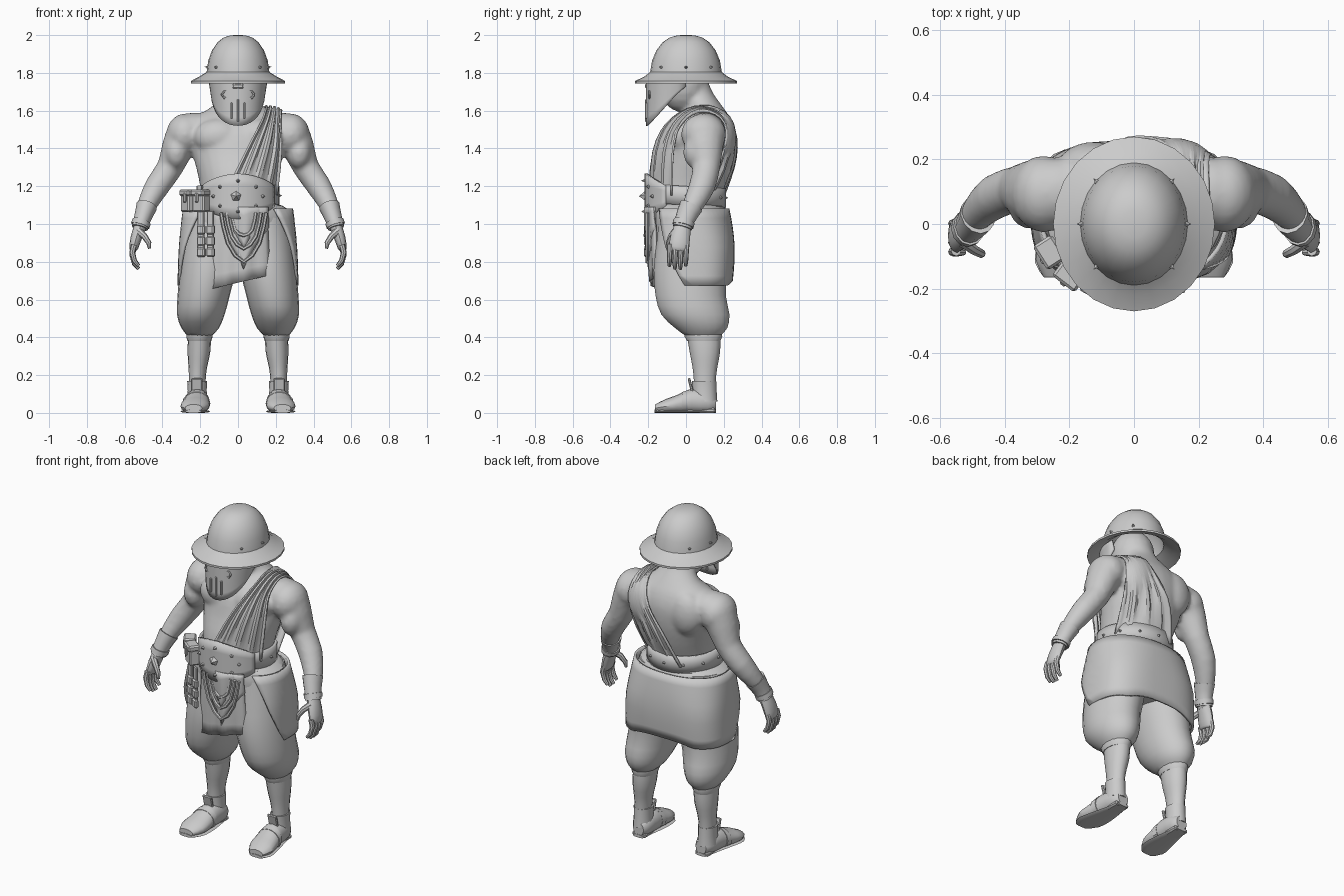
import bpy, bmesh, math
from mathutils import Vector, Matrix

if "Cube" in bpy.data.objects:
    bpy.data.objects.remove(bpy.data.objects["Cube"])

MAT = bpy.data.materials.new("plain_grey")
MAT.diffuse_color = (0.6, 0.6, 0.6, 1)
MAT.use_nodes = True
MAT.node_tree.nodes["Principled BSDF"].inputs["Base Color"].default_value = MAT.diffuse_color
UP, FRONT, pi = (0, 0, 1), (0, -1, 0), math.pi

def select(obs):
    bpy.ops.object.select_all(action='DESELECT')
    for ob in obs:
        ob.select_set(True)
    bpy.context.view_layer.objects.active = obs[0]

def finish(name, bm, angle=40):
    bmesh.ops.remove_doubles(bm, verts=bm.verts, dist=0.0004)
    bmesh.ops.recalc_face_normals(bm, faces=bm.faces)
    me = bpy.data.meshes.new(name)
    bm.to_mesh(me)
    bm.free()
    me.materials.append(MAT)
    ob = bpy.data.objects.new(name, me)
    bpy.context.collection.objects.link(ob)
    select([ob])
    bpy.ops.object.shade_smooth_by_angle(angle=math.radians(angle))
    return ob

def spline(pts, t):
    """Smooth interpolation through points, t in 0..1."""
    f = t * (len(pts) - 1)
    i = min(int(f), len(pts) - 2)
    f -= i
    p = [pts[max(0, min(len(pts) - 1, i + k))] for k in (-1, 0, 1, 2)]
    return [0.5 * (2 * b + (c - a) * f + (2 * a - 5 * b + 4 * c - d) * f * f
                   + (3 * b - a - 3 * c + d) * f ** 3) for a, b, c, d in zip(*p)]

def tube(name, pts, n=18, steps=2, axis=None, ref=(0, 1, 0), floor=0.0, side=1):
    """Loft of ellipses (x, y, z, radius a, radius b), along a fixed axis or the path."""
    bm, m, rings = bmesh.new(), (len(pts) - 1) * steps, []
    path = [spline(pts, i / m) for i in range(m + 1)]
    for i, p in enumerate(path):
        T = Vector(axis) if axis else (Vector(path[min(m, i + 1)][:3]) - Vector(path[max(0, i - 1)][:3])).normalized()
        a1 = Vector(ref).cross(T).normalized()
        a2, ring = T.cross(a1), []
        for k in range(n):
            w = 2 * pi * k / n
            v = Vector(p[:3]) + a1 * p[3] * math.cos(w) + a2 * p[4] * math.sin(w)
            ring.append(bm.verts.new((v.x * side, v.y, max(floor, v.z))))
        rings.append(ring)
    for r, q in zip(rings, rings[1:]):
        for k in range(n):
            bm.faces.new((r[k], r[(k + 1) % n], q[(k + 1) % n], q[k]))
    bm.faces.new(rings[0])
    bm.faces.new(rings[-1])
    return finish(name, bm)

def sheet(name, f, nu, nv, thick=0.012):
    """Cloth or plate from a surface function of u, v in 0..1."""
    bm = bmesh.new()
    g = [[bm.verts.new(f(i / nu, j / nv)) for j in range(nv + 1)] for i in range(nu + 1)]
    for i in range(nu):
        for j in range(nv):
            bm.faces.new((g[i][j], g[i + 1][j], g[i + 1][j + 1], g[i][j + 1]))
    ob = finish(name, bm)
    mod = ob.modifiers.new("thickness", 'SOLIDIFY')
    mod.thickness, mod.offset = thick, 0
    return ob

def blob(name, c, r):
    bm = bmesh.new()
    bmesh.ops.create_uvsphere(bm, u_segments=18, v_segments=10, radius=1)
    bm.transform(Matrix.Translation(c) @ Matrix.Diagonal((*r, 1)))
    return finish(name, bm)

def box(name, c, s, turn=0, tilt=0):
    bm = bmesh.new()
    bmesh.ops.create_cube(bm, size=1)
    bm.transform(Matrix.Diagonal((*s, 1)))
    bmesh.ops.bevel(bm, geom=bm.edges[:], offset=min(.008, min(s) * .3), segments=1, affect='EDGES')
    bm.transform(Matrix.Translation(c) @ Matrix.Rotation(turn, 4, 'Z') @ Matrix.Rotation(tilt, 4, 'X'))
    return finish(name, bm, 20)

def spike(name, c, d, r, h):
    bm = bmesh.new()
    bmesh.ops.create_cone(bm, segments=5, radius1=r, radius2=0, depth=h, cap_ends=True)
    bm.transform(Matrix.Translation(c) @ Vector(d).to_track_quat('Z', 'Y').to_matrix().to_4x4())
    return finish(name, bm, 20)

# Body: torso, neck, head, muscles and arms fused into one smooth skin
skin = [tube("body", [(0, 0, 1.04, .2, .17), (0, 0, 1.15, .197, .182), (0, .023, 1.25, .21, .195),
    (0, .06, 1.37, .24, .188), (0, .08, 1.48, .258, .175), (0, .095, 1.56, .235, .138),
    (0, .10, 1.62, .14, .095), (0, .06, 1.69, .088, .085), (0, .03, 1.76, .085, .085)], 28, 3, UP),
    blob("head", (0, -.015, 1.74), (.12, .13, .15))]
for s in (1, -1):
    skin += [blob("chest", (s * .1, -.012, 1.46), (.135, .092, .1)),
             blob("back_muscle", (s * .125, .18, 1.46), (.11, .075, .13)),
             blob("shoulder", (s * .28, .093, 1.475), (.1, .12, .11)),
             blob("biceps", (s * .325, .06, 1.38), (.064, .075, .09)),
             tube("arm", [(.19, .1, 1.51, .08, .1), (.27, .098, 1.485, .1, .11), (.32, .1, 1.4, .086, .098),
                (.36, .107, 1.3, .07, .074), (.428, .085, 1.2, .066, .07), (.482, .036, 1.1, .052, .056),
                (.512, -.01, 1.02, .036, .042), (.522, -.02, .96, .034, .042)], 16, 2, side=s)]
select(skin)
bpy.ops.object.join()
body = skin[0]
mod = body.modifiers.new("fuse", 'REMESH')
mod.mode, mod.voxel_size, mod.use_smooth_shade = 'VOXEL', .012, True
mod = body.modifiers.new("soften", 'SMOOTH')
mod.factor, mod.iterations = .5, 6

# Helmet: turned profile stretched to an oval
prof = [(0, 2.0), (.15, 1.999), (.3, 1.988), (.43, 1.963), (.55, 1.92), (.63, 1.865), (.665, 1.805), (.82, 1.78),
        (1, 1.757), (1, 1.745), (.8, 1.762), (.62, 1.79), (.58, 1.86), (.3, 1.95), (0, 1.965)]
bm = bmesh.new()
vs = [bm.verts.new((r * .25, 0, z)) for r, z in prof]
es = [bm.edges.new(e) for e in zip(vs, vs[1:])]
bmesh.ops.spin(bm, geom=vs + es, cent=(0, 0, 0), axis=UP, angle=2 * pi, steps=24)
for v in bm.verts:
    v.co.y *= 1.08 if v.co.z < 1.785 else 1.14
finish("helmet", bm, 30)
for deg in (0, 45, 135, 180, 225, 315):
    d = (math.cos(math.radians(deg)), math.sin(math.radians(deg)), .25)
    spike("helmet_stud", (.165 * d[0], .187 * d[1], 1.83), d, .014, .026)

# Face mask with curved lower edge, eye rims and breathing ribs
def mask(u, v):
    a = 2 * u - 1
    w, z = a * pi / 2, 1.78 + (1.52 + .21 * abs(a) ** 2.1 - 1.78) * v
    return (.157 * math.sin(w) * (1 - .1 * v), -.208 * max(0, math.cos(w)) ** .8, z)

sheet("face_mask", mask, 20, 6, .01)
for s in (1, -1):
    tube("eye_rim", [(s * .06 + .026 * math.cos(k * pi / 3), -.193, 1.685 + .02 * math.sin(k * pi / 3), .006, .006)
                     for k in range(7)], 6, 1)
for x in (-.035, 0, .035):
    box("mask_rib", (x, -.208, 1.60), (.012, .02, .12 - abs(x)))
box("mask_brow", (0, -.208, 1.73), (.06, .018, .025))

for s in (1, -1):
    # Flared glove cuff, band and hand with curled fingers
    tube("glove_cuff", [(.483, .028, 1.095, .056, .064), (.495, .01, 1.06, .05, .058),
                        (.512, -.012, 1.01, .043, .05), (.52, -.02, .98, .044, .052)], 12, 1, side=s)
    tube("wrist_band", [(.51, -.01, 1.015, .05, .057), (.518, -.016, .99, .05, .057)], 12, 1, side=s)
    tube("palm", [(.52, -.02, .98, .032, .045), (.538, -.03, .93, .03, .052), (.552, -.038, .875, .024, .052),
                  (.553, -.04, .86, .016, .042)], 12, 2, side=s)
    for k in range(4):
        y, e = .003 - .029 * k, (.012, -.006, -.004, .01)[k]
        tube("finger", [(.55, y, .89, .016, .015), (.56, y - .002, .84 + e, .015, .014),
                        (.548, y - .004, .795 + e, .013, .013), (.526, y - .004, .768 + e, .009, .009)], 8, 1, side=s)
    tube("thumb", [(.53, -.055, .965, .02, .018), (.495, -.08, .935, .017, .016),
                   (.472, -.092, .9, .014, .014), (.468, -.095, .87, .008, .008)], 8, 1, side=s)
    # Baggy trouser leg, gathered cuff and calf
    tube("trouser_leg", [(.12, .02, 1.08, .14, .16), (.145, .03, .92, .145, .185), (.16, .022, .76, .148, .195),
        (.182, .025, .62, .138, .188), (.197, .05, .52, .126, .182), (.2, .08, .45, .1, .14),
        (.203, .09, .41, .066, .096)], 22, 2, UP, side=s)
    tube("trouser_cuff", [(.203, .09, .432, .068, .1), (.204, .092, .405, .07, .1),
                          (.205, .094, .38, .063, .088)], 16, 1, UP, side=s)
    tube("calf", [(.203, .093, .42, .06, .09), (.207, .1, .32, .06, .08), (.215, .1, .2, .045, .06),
                  (.216, .1, .04, .045, .055)], 16, 3, UP, side=s)
    # Shoe with sole, collar, tongue and strap
    tube("shoe", [(.21, .158, .05, .035, .04), (.212, .12, .055, .056, .06), (.216, .03, .06, .064, .068),
        (.223, -.05, .044, .074, .05), (.23, -.11, .034, .074, .038), (.235, -.163, .025, .045, .02)],
        16, 2, FRONT, UP, .004, s)
    tube("sole", [(.21, .16, .008, .036, .01), (.216, .02, .008, .064, .01), (.223, -.06, .008, .076, .01),
                  (.231, -.12, .008, .075, .01), (.236, -.166, .008, .042, .01)], 12, 2, FRONT, UP, 0, s)
    box("heel", (s * .212, .11, .013), (.09, .09, .026))
    tube("shoe_collar", [(.216, .1, .06, .055, .066), (.216, .098, .12, .05, .064),
                         (.216, .096, .17, .053, .064)], 12, 1, UP, side=s)
    box("shoe_tongue", (s * .218, .025, .145), (.06, .015, .08), 0, .25)
    tube("shoe_strap", [(.219, .01, .055, .07, .068), (.221, -.02, .05, .075, .062)], 14, 1, FRONT, UP, .01, s)

# Hips and waist roll
tube("hips", [(0, .005, 1.105, .2, .185), (0, .015, 1.075, .27, .2), (0, .03, .95, .28, .205),
              (0, .035, .84, .24, .195), (0, .035, .77, .14, .16)], 28, 2, UP)
tube("waist_roll", [(0, .005, 1.105, .205, .19), (0, .008, 1.095, .235, .2), (0, .01, 1.08, .23, .2)], 28, 1, UP)

# Wrap skirt, boxy in plan and open at the front
def skirt(u, v):
    t0 = math.radians(40 + 45 * v)
    w = t0 + (2 * pi - 2 * t0) * u
    sn, cs, e = math.sin(w), math.cos(w), .9 - .22 * min(1, 2 * v)
    bulge = .018 * math.sin(pi * v)
    hem = .675 + .025 * max(0, math.cos((u - .5) * 9))
    return (math.copysign(abs(sn) ** e, sn) * (.285 + .028 * v + bulge * .4),
            .02 + .012 * v - math.copysign(abs(cs) ** e, cs) * (.203 + .006 * v + bulge), 1.08 + (hem - 1.08) * v)

sheet("skirt", skirt, 36, 8, .014)

# Layered front cloth: long panel, shorter pointed drapes, hanging folds
def drape(x0, x1, zl, zm, zr, y, narrow):
    def f(u, v):
        a = 2 * u - 1
        zb = (zl * (1 - u) + zr * u) if zm is None else zm + (zl - zm) * abs(a) ** .8
        return ((x0 + x1) / 2 + a * (x1 - x0) / 2 * (1 - narrow * (1 - v)),
                y + .035 * a * a + .006 * math.sin(u * 19) * v + .012 * v * v, 1.09 + (zb - 1.09) * v)
    return f

sheet("front_cloth", drape(-.145, .17, .655, None, .73, -.198, .12), 16, 6, .01)
sheet("middle_drape", drape(-.1, .16, .98, .76, 0, -.208, 0), 14, 6, .01)
sheet("upper_drape", drape(-.07, .13, 1.03, .86, 0, -.217, 0), 14, 5, .01)
for k in range(3):
    h, zb = .12 - .028 * k, .8 + .07 * k
    tube("cloth_fold", [(.03 + a * h, -.205 - (.006 * k if a == 0 else 0), z, .01, .01) for a, z in
         ((-1, 1.06), (-.7, zb / 2 + .5), (0, zb), (.7, zb / 2 + .5), (1, 1.06))], 6, 2)

# Sash over one shoulder, lying on the body in folds
inner = [(-.06, -.19, 1.18), (.05, -.155, 1.4), (.12, -.08, 1.53), (.145, .05, 1.61),
         (.12, .18, 1.585), (.07, .25, 1.48), (-.03, .25, 1.33), (-.1, .19, 1.14)]
outer = [(.205, -.07, 1.16), (.225, -.06, 1.4), (.22, -.02, 1.53), (.225, .07, 1.595),
         (.225, .17, 1.56), (.225, .2, 1.45), (.215, .17, 1.32), (.2, .08, 1.14)]

def sash(u, v):
    p = Vector(spline(inner, v)).lerp(Vector(spline(outer, v)), u)
    d = (p - Vector((.08, .06, 1.35))).normalized()
    fold = .008 * (1 if int(round(u * 20)) % 5 < 2 else -1)
    return p + d * (.004 + fold + (.04 if v < .5 else .025) * math.sin(pi * u) * abs(math.cos(pi * v)))

cloth = sheet("sash", sash, 20, 24, .01)
wrap = cloth.modifiers.new("rest_on_body", 'SHRINKWRAP')
wrap.target, wrap.wrap_mode, wrap.offset = body, 'OUTSIDE', .008
cloth.modifiers.move(1, 0)

# Belt, shaped front plate and studs
def belt(u, v):
    w = 2 * pi * u
    return (.212 * math.sin(w), .003 - .2 * math.cos(w), 1.1 + .1 * v + .012 * math.cos(w))

def plate(u, v, out=0):
    a = 2 * u - 1
    w = a * math.radians(60)
    return ((.215 + out) * math.sin(w), -(.211 + out) * math.cos(w), 1.147 + (v - .5) * (.24 - .13 * abs(a) ** 1.7))

sheet("belt", belt, 32, 2, .016)
sheet("belt_plate", plate, 18, 4, .016)
for k in range(8):
    c = Vector(plate(.5 + .3 * math.cos(k * pi / 4), .5 + .34 * math.sin(k * pi / 4), .012))
    spike("belt_stud", c, (c.x, c.y, 0), .016, .03)
spike("belt_boss", Vector(plate(.48, .5, .018)), FRONT, .036, .04)
for k in range(7):
    c = Vector(belt(.25 + k / 12, .5))
    spike("side_stud", c + Vector((c.x, c.y, 0)) * .05, (c.x, c.y, 0), .014, .022)

# Pouches on the belt and hanging segmented straps
for x, y, t in ((-.258, -.085, -1.0), (-.195, -.155, -.65)):
    box("pouch", (x, y, 1.11), (.08, .062, .095), t)
    box("pouch_flap", (x - .003, y - .003, 1.165), (.088, .07, .035), t)
    box("pouch_buckle", (x - .024, y - .029, 1.14), (.02, .014, .05), t)
for x, y in ((-.195, -.172), (-.145, -.198)):
    box("hanging_strap", (x, y, .95), (.04, .014, .24), -.5)
    for z in (.85, .91, .97):
        box("strap_segment", (x, y - .006, z), (.046, .024, .05), -.5)
